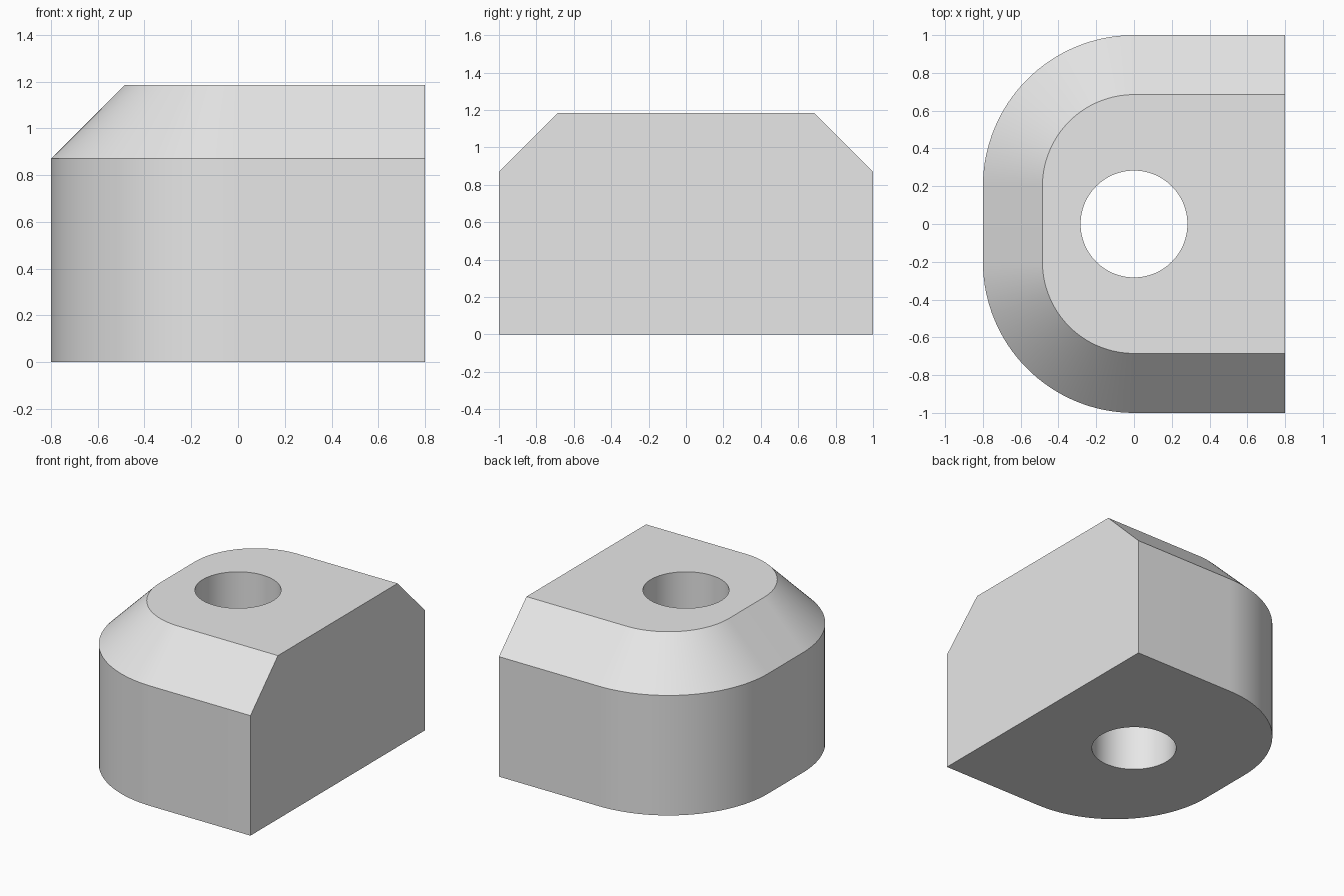
import bpy
import bmesh
from math import cos, sin, pi, radians

default = bpy.data.objects.get("Cube")
if default:
    bpy.data.objects.remove(default, do_unlink=True)

HEIGHT, SHOULDER = 1.185, 0.87
CHAMFER = HEIGHT - SHOULDER
HOLE_RADIUS = 0.283
CORNER_STEPS, HOLE_STEPS = 32, 64

grey = bpy.data.materials.new("light_grey")
grey.use_nodes = True
grey.diffuse_color = (0.8, 0.8, 0.8, 1)
grey.node_tree.nodes["Principled BSDF"].inputs["Base Color"].default_value = (0.8, 0.8, 0.8, 1)


def outline(inset):
    """Block outline: square on the +x end, two rounded corners on the -x end."""
    r = 0.8 - inset
    arc = [pi / 2 * (1 + i / CORNER_STEPS) for i in range(CORNER_STEPS + 1)]
    back = [(0.8, 0.2 + r)] + [(r * cos(a), 0.2 + r * sin(a)) for a in arc]
    return back + [(x, -y) for x, y in reversed(back)]


def circle(radius, steps):
    angles = [2 * pi * i / steps for i in range(steps)]
    return [(radius * cos(a), radius * sin(a)) for a in angles]


bm = bmesh.new()


def ring(points, z):
    return [bm.verts.new((x, y, z)) for x, y in points]


def loft(a, b):
    for i in range(len(a)):
        j = (i + 1) % len(a)
        bm.faces.new((a[i], a[j], b[j], b[i]))


def cap(outer, inner):
    """Flat face between the outline and the hole."""
    edges = [bm.edges.get((loop[i - 1], loop[i]))
             for loop in (outer, inner) for i in range(len(loop))]
    bmesh.ops.triangle_fill(bm, edges=edges, use_beauty=True)


# Outer walls and chamfer
base = ring(outline(0), 0)
shoulder = ring(outline(0), SHOULDER)
top = ring(outline(CHAMFER), HEIGHT)
loft(base, shoulder)
loft(shoulder, top)

# Through hole
hole_low = ring(circle(HOLE_RADIUS, HOLE_STEPS), 0)
hole_high = ring(circle(HOLE_RADIUS, HOLE_STEPS), HEIGHT)
loft(hole_low, hole_high)

# Underside and top face
cap(base, hole_low)
cap(top, hole_high)
bmesh.ops.recalc_face_normals(bm, faces=bm.faces[:])

mesh = bpy.data.meshes.new("chamfered_block")
bm.to_mesh(mesh)
bm.free()
mesh.materials.append(grey)
block = bpy.data.objects.new("chamfered_block", mesh)
bpy.context.collection.objects.link(block)

# Smooth curved walls, sharp edges
bpy.ops.object.select_all(action="DESELECT")
block.select_set(True)
bpy.context.view_layer.objects.active = block
bpy.ops.object.shade_smooth_by_angle(angle=radians(30))
